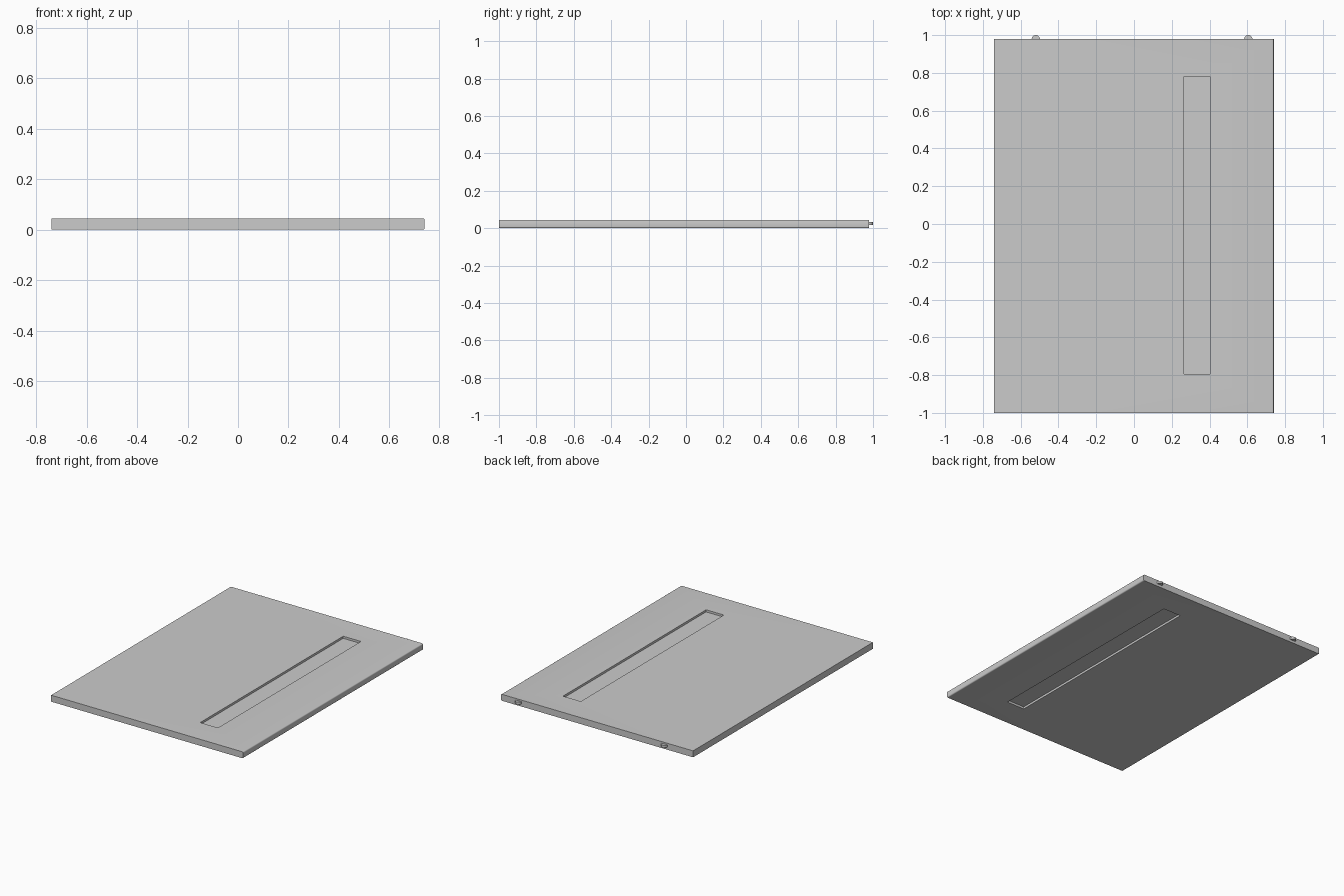
import bpy, bmesh, math
from mathutils import Matrix

if "Cube" in bpy.data.objects:
    bpy.data.objects.remove(bpy.data.objects["Cube"])

T = 0.045                 # door thickness
X, Y0, Y1 = 0.74, -1.0, 0.979


def finish(bm, name):
    bmesh.ops.recalc_face_normals(bm, faces=bm.faces)
    me = bpy.data.meshes.new(name)
    bm.to_mesh(me)
    bm.free()
    ob = bpy.data.objects.new(name, me)
    bpy.context.collection.objects.link(ob)
    return ob


def box(name, x0, x1, y0, y1, z0, z1):
    bm = bmesh.new()
    bmesh.ops.create_cube(bm, size=1)
    bmesh.ops.scale(bm, vec=(x1 - x0, y1 - y0, z1 - z0), verts=bm.verts)
    bmesh.ops.translate(bm, vec=((x0 + x1) / 2, (y0 + y1) / 2, (z0 + z1) / 2), verts=bm.verts)
    return finish(bm, name)


# Door slab: cross-section with one rounded long edge, extruded along y
r = 0.008
profile = [(-X, 0), (-X, T)]
for cz, start in ((T - r, 90), (r, 0)):
    for i in range(5):
        a = math.radians(start - i * 22.5)
        profile.append((X - r + r * math.cos(a), cz + r * math.sin(a)))
bm = bmesh.new()
face = bm.faces.new([bm.verts.new((x, Y0, z)) for x, z in profile])
ext = bmesh.ops.extrude_face_region(bm, geom=[face])
bmesh.ops.translate(bm, vec=(0, Y1 - Y0, 0),
                    verts=[g for g in ext["geom"] if isinstance(g, bmesh.types.BMVert)])
door = finish(bm, "door_slab")

# Recessed strip on both faces, leaving a thin panel in the middle
strip = (0.265, 0.402, -0.795, 0.78)
for name, z0, z1 in (("top_recess_cutter", T - 0.015, T + 0.05),
                     ("bottom_recess_cutter", -0.05, 0.015)):
    cutter = box(name, *strip, z0, z1)
    cutter.hide_render = True
    cutter.hide_set(True)
    mod = door.modifiers.new(name, 'BOOLEAN')
    mod.operation = 'DIFFERENCE'
    mod.solver = 'EXACT'
    mod.object = cutter
    # Apply the cut and remove the helper
    bpy.context.view_layer.objects.active = door
    bpy.ops.object.modifier_apply(modifier=name)
    bpy.data.objects.remove(cutter)

# Two round pegs half sunk in the back edge
for side, x in (("left", -0.52), ("right", 0.605)):
    bm = bmesh.new()
    bmesh.ops.create_cone(bm, cap_ends=True, segments=32, radius1=0.022, radius2=0.022,
                          depth=0.016, matrix=Matrix.Translation((x, 0.978, 0.026)))
    finish(bm, side + "_peg")

# Smooth the rounded surfaces, keep edges sharp
for ob in list(bpy.context.scene.objects):
    bpy.ops.object.select_all(action='DESELECT')
    ob.select_set(True)
    bpy.context.view_layer.objects.active = ob
    bpy.ops.object.shade_smooth_by_angle(angle=math.radians(30))
